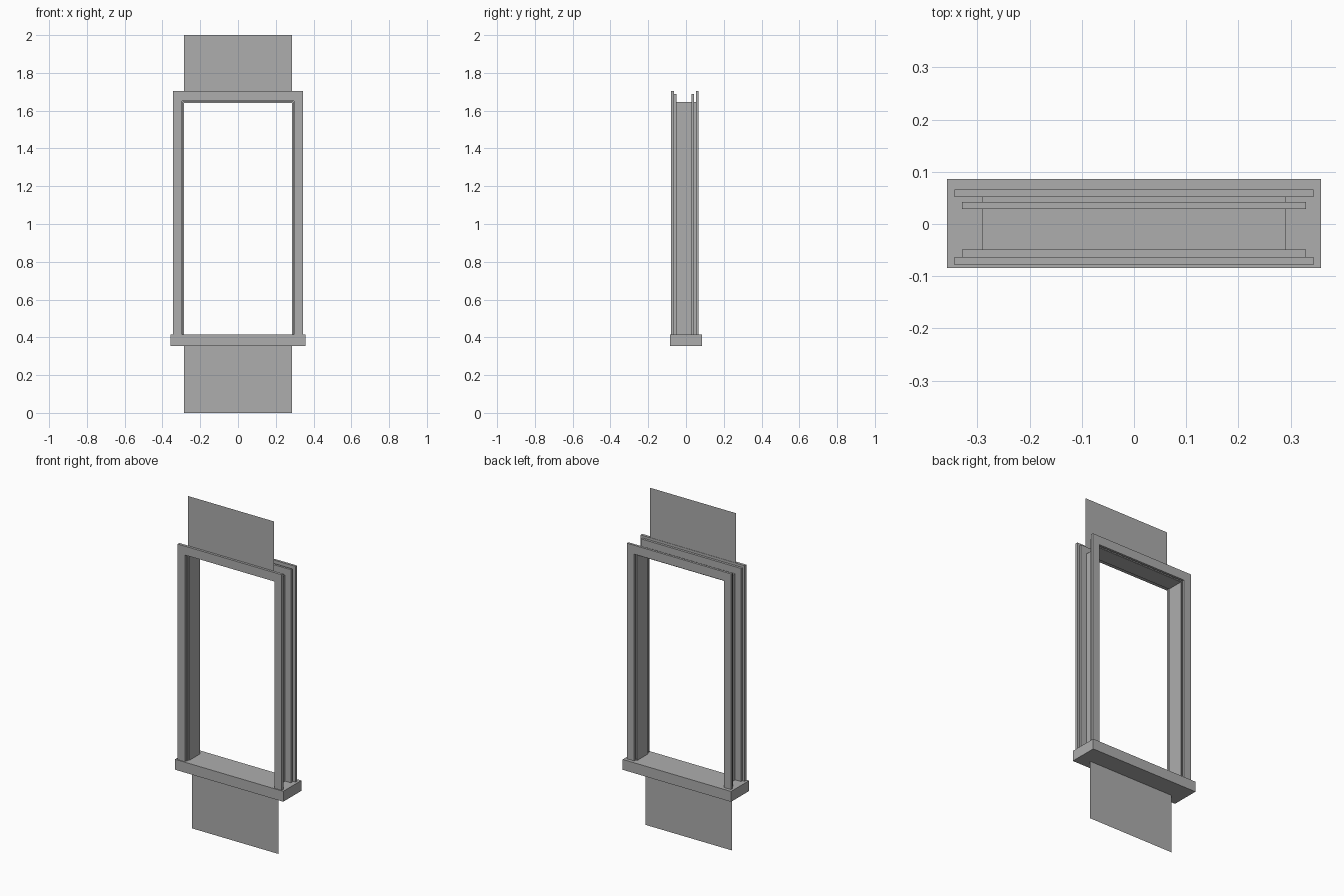
import bpy

cube = bpy.data.objects.get("Cube")
if cube:
    bpy.data.objects.remove(cube)

GREY = (0.42, 0.42, 0.42, 1)
mat = bpy.data.materials.new("plain_grey")
mat.use_nodes = True
mat.diffuse_color = GREY
mat.node_tree.nodes["Principled BSDF"].inputs["Base Color"].default_value = GREY


def make(name, verts, faces):
    mesh = bpy.data.meshes.new(name)
    mesh.from_pydata(verts, [], faces)
    mesh.materials.append(mat)
    obj = bpy.data.objects.new(name, mesh)
    bpy.context.collection.objects.link(obj)
    return obj


def extrude_outline(name, outline, y0, y1):
    """Solid from an x-z outline (counter-clockwise from the front)."""
    n = len(outline)
    verts = [(x, y, z) for y in (y0, y1) for x, z in outline]
    faces = [tuple(range(n)), tuple(reversed(range(n, 2 * n)))]
    for i in range(n):
        j = (i + 1) % n
        faces.append((i, i + n, j + n, j))
    return make(name, verts, faces)


def arch(name, outer, inner, top, head, y0, y1):
    """Two uprights and a head, standing on the sill."""
    half = [(inner, head), (inner, SILL_TOP), (outer, SILL_TOP), (outer, top)]
    mirrored = [(-x, z) for x, z in reversed(half)]
    return extrude_outline(name, half + mirrored, y0, y1)


def panel(name, y, z0, z1, w=0.285):
    """Thin sheet facing the front."""
    return make(name, [(-w, y, z0), (w, y, z0), (w, y, z1), (-w, y, z1)],
                [(0, 1, 2, 3)])


SILL_TOP, SILL_BOTTOM = 0.415, 0.353

# Sill
extrude_outline("sill", [(-0.358, SILL_BOTTOM), (0.358, SILL_BOTTOM),
                         (0.358, SILL_TOP), (-0.358, SILL_TOP)], -0.084, 0.086)

# Outer trims on both sides of the wall
for side, y0, y1 in (("front", -0.079, -0.063), ("back", 0.052, 0.066)):
    arch(side + "_trim", 0.344, 0.296, 1.703, 1.65, y0, y1)

# Narrower backing strips
for side, y0, y1 in (("front", -0.063, -0.049), ("back", 0.029, 0.042)):
    arch(side + "_backing_strip", 0.33, 0.291, 1.688, 1.646, y0, y1)

# Thin lining of the opening
arch("opening_lining", 0.291, 0.286, 1.646, 1.641, -0.049, 0.052)

# Sheets above and below the opening
panel("upper_panel", -0.065, 1.65, 2.0)
panel("lower_panel", -0.027, 0.0, SILL_BOTTOM)
